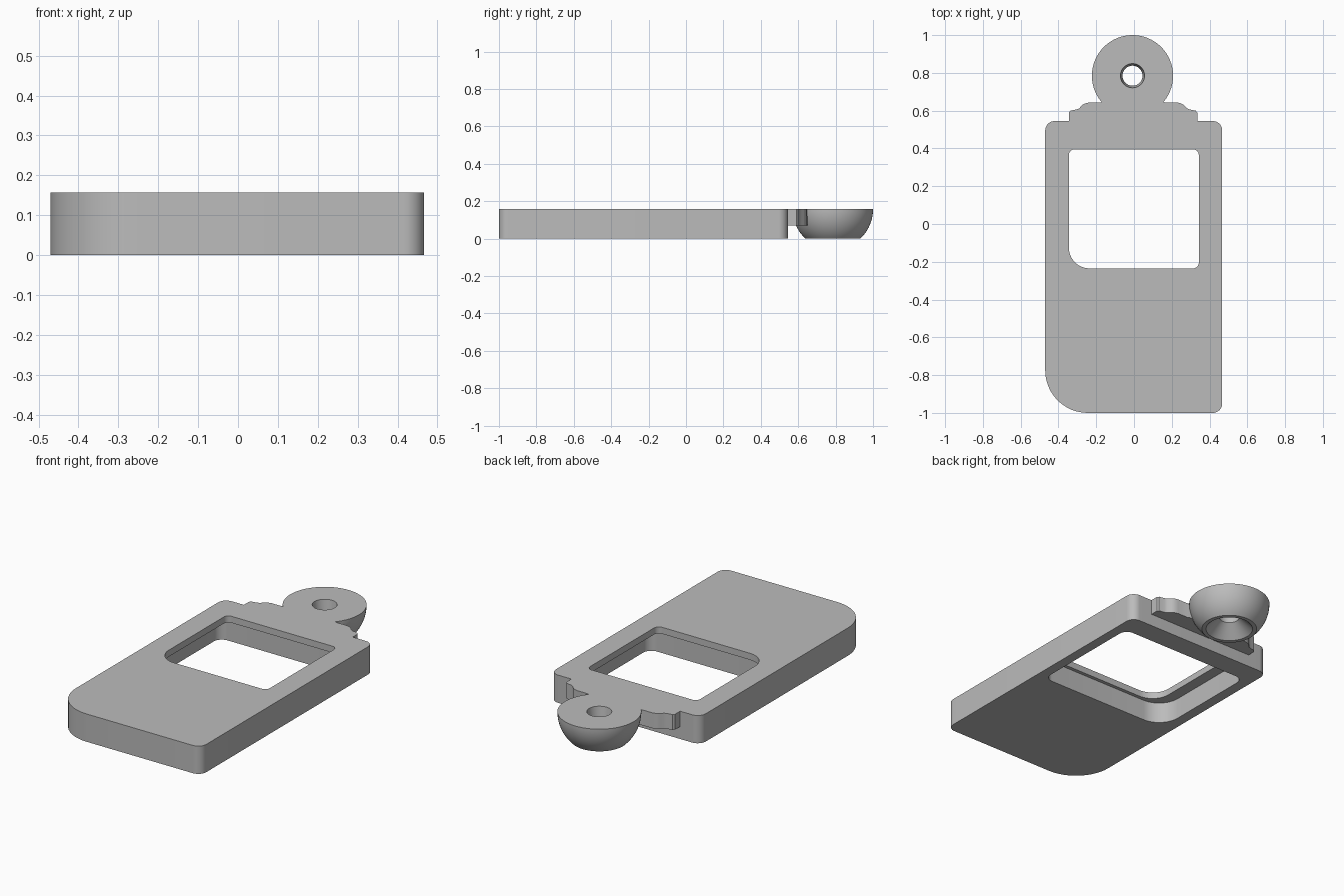
import bpy
import bmesh
from math import sin, cos, pi, sqrt, radians

if "Cube" in bpy.data.objects:
    bpy.data.objects.remove(bpy.data.objects["Cube"], do_unlink=True)

GREY = 0.5
TOP = 0.157

grey = bpy.data.materials.new("plain grey")
grey.use_nodes = True
grey.diffuse_color = (GREY, GREY, GREY, 1)
grey.node_tree.nodes["Principled BSDF"].inputs["Base Color"].default_value = (GREY, GREY, GREY, 1)


def finish(name, bm):
    """Turn a bmesh into a named object with smooth curves and sharp edges."""
    bmesh.ops.recalc_face_normals(bm, faces=bm.faces)
    mesh = bpy.data.meshes.new(name)
    bm.to_mesh(mesh)
    bm.free()
    mesh.materials.append(grey)
    obj = bpy.data.objects.new(name, mesh)
    bpy.context.collection.objects.link(obj)
    bpy.ops.object.select_all(action="DESELECT")
    obj.select_set(True)
    bpy.context.view_layer.objects.active = obj
    bpy.ops.object.shade_smooth_by_angle(angle=radians(30))
    return obj


def stitch(name, loops):
    """Join equal-length loops, each to the next and the last to the first."""
    bm = bmesh.new()
    rings = [[bm.verts.new(p) for p in loop] for loop in loops]
    count = len(rings[0])
    for a, b in zip(rings, rings[1:] + rings[:1]):
        for i in range(count):
            j = (i + 1) % count
            bm.faces.new((a[i], a[j], b[j], b[i]))
    return finish(name, bm)


def rounded(x0, x1, y0, y1, z, big, small, steps=12):
    """Rectangle loop with one large corner at the front right."""
    corners = [(x0 + big, y0 + big, big, pi), (x1 - small, y0 + small, small, 1.5 * pi),
               (x1 - small, y1 - small, small, 0), (x0 + small, y1 - small, small, 0.5 * pi)]
    return [(cx + r * cos(a + k * pi / 2 / steps), cy + r * sin(a + k * pi / 2 / steps), z)
            for cx, cy, r, a in corners for k in range(steps + 1)]


def circle(radius, z, centre=(-0.008, 0.785), count=64):
    return [(centre[0] + radius * cos(2 * pi * k / count),
             centre[1] + radius * sin(2 * pi * k / count), z) for k in range(count)]


# Case plate: outer wall, window, thin lip and the wider pocket underneath
outer = (-0.47, 0.467, -1.0, 0.545)
window = (-0.345, 0.343, -0.235, 0.395)
pocket = (-0.41, 0.41, -0.255, 0.42)
LIP = 0.12
stitch("case_plate", [
    rounded(*outer, 0, 0.225, 0.05),
    rounded(*outer, TOP, 0.225, 0.05),
    rounded(*window, TOP, 0.11, 0.03),
    rounded(*window, LIP, 0.11, 0.03),
    rounded(*pocket, LIP, 0.13, 0.05),
    rounded(*pocket, 0, 0.13, 0.05),
])

# Stepped bracket between the plate and the ring
half = [(0.34, 0.545), (0.34, 0.59), (0.332, 0.6), (0.3, 0.606), (0.285, 0.612),
        (0.272, 0.628), (0.255, 0.638), (0.235, 0.643), (0.17, 0.643), (0.155, 0.65)]
outline = half + [(-x, y) for x, y in reversed(half)]
bm = bmesh.new()
base = bm.faces.new([bm.verts.new((x - 0.005, y, 0.07)) for x, y in outline])
lifted = bmesh.ops.extrude_face_region(bm, geom=[base], use_keep_orig=True)
for v in lifted["geom"]:
    if isinstance(v, bmesh.types.BMVert):
        v.co.z = TOP
finish("bracket", bm)

# Hanging ring: truncated half ball with a tapered hole and countersunk base
R = 0.215
STEPS = 14
bowl = [circle(sqrt(R * R - (TOP - z) ** 2), z)
        for z in (TOP * k / STEPS for k in range(STEPS + 1))]
stitch("hanging_ring", bowl + [circle(0.064, TOP), circle(0.053, 0.07), circle(0.125, 0)])
